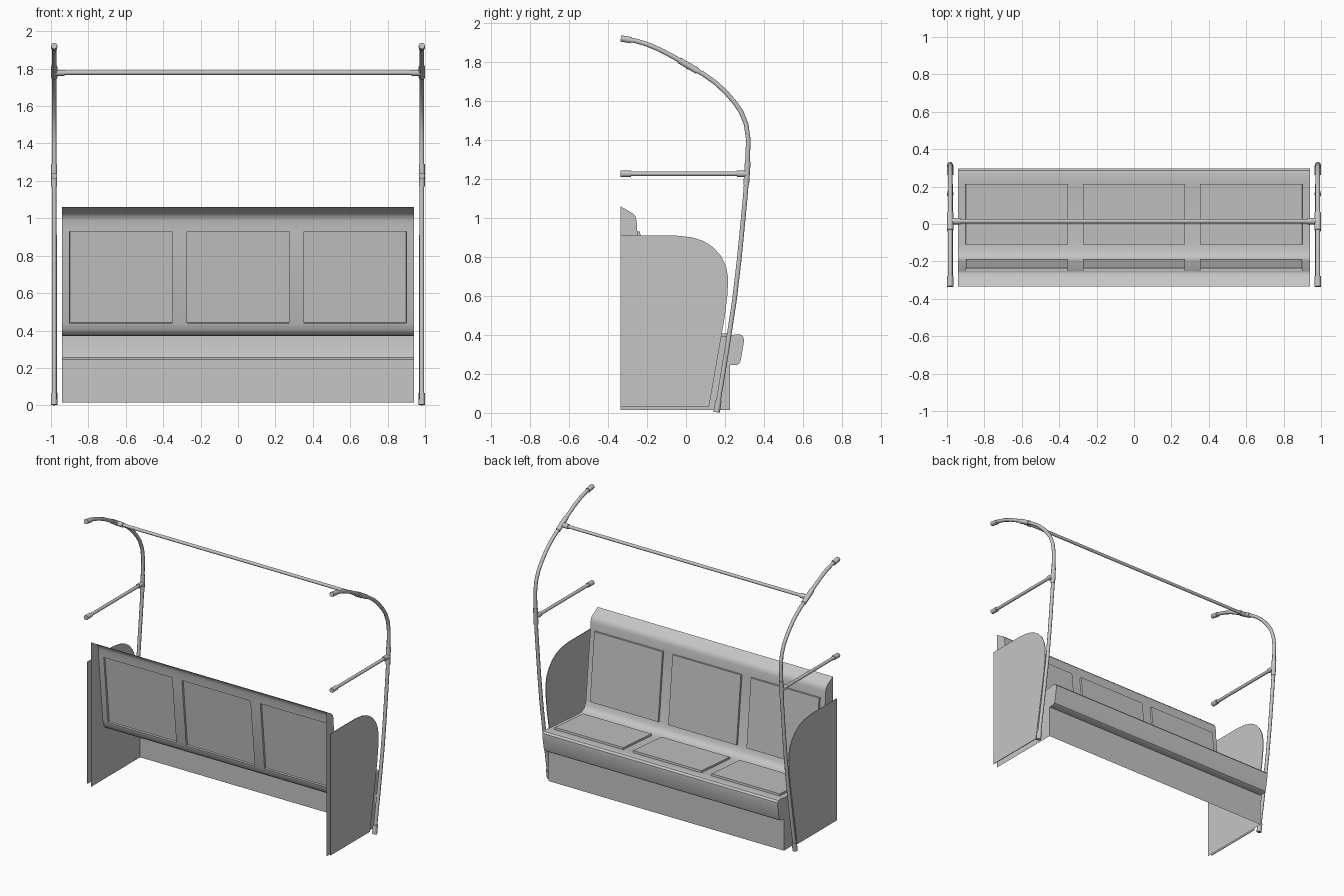
import bpy, bmesh, math
from mathutils import Vector

if "Cube" in bpy.data.objects:
    bpy.data.objects.remove(bpy.data.objects["Cube"])

grey = bpy.data.materials.new("light_grey")
grey.use_nodes = True
COLOUR = (0.56, 0.56, 0.56, 1)
grey.diffuse_color = COLOUR
grey.node_tree.nodes["Principled BSDF"].inputs["Base Color"].default_value = COLOUR


def finish(obj, angle=35):
    obj.data.materials.append(grey)
    bpy.ops.object.select_all(action='DESELECT')
    obj.select_set(True)
    bpy.context.view_layer.objects.active = obj
    bpy.ops.object.shade_smooth_by_angle(angle=math.radians(angle))


def from_bmesh(name, bm):
    mesh = bpy.data.meshes.new(name)
    bm.to_mesh(mesh)
    bm.free()
    obj = bpy.data.objects.new(name, mesh)
    bpy.context.collection.objects.link(obj)
    finish(obj)


def tube(name, points, radius):
    """Round capped tube along a path."""
    curve = bpy.data.curves.new(name, 'CURVE')
    curve.dimensions = '3D'
    curve.bevel_depth = radius
    curve.bevel_resolution = 3
    curve.use_fill_caps = True
    spline = curve.splines.new('POLY')
    spline.points.add(len(points) - 1)
    for sp, p in zip(spline.points, points):
        sp.co = (*p, 1)
    temp = bpy.data.objects.new(name + "_path", curve)
    bpy.context.collection.objects.link(temp)
    mesh = bpy.data.meshes.new_from_object(temp.evaluated_get(bpy.context.evaluated_depsgraph_get()))
    bpy.data.objects.remove(temp)
    mesh.materials.clear()
    obj = bpy.data.objects.new(name, mesh)
    bpy.context.collection.objects.link(obj)
    finish(obj, 40)


# Bench shell: side profile (y, z) from the curled top to the skirt bottom
BACK_Y, FLOOR = -0.335, 0.015
profile = [(BACK_Y, 1.06), (-0.275, 1.025), (-0.26, 1.01), (-0.253, 0.985), (-0.25, 0.93),
           (-0.2, 0.44), (-0.19, 0.405), (-0.175, 0.384), (-0.15, 0.373), (-0.11, 0.372),
           (0.215, 0.396), (0.265, 0.404), (0.285, 0.4), (0.296, 0.387), (0.297, 0.365),
           (0.282, 0.275), (0.275, 0.255), (0.26, 0.245), (0.225, 0.245), (0.225, FLOOR)]
half = [0.274, 0.353, 0.9, 0.941]
stations = [-x for x in reversed(half)] + half
BACKREST, SEAT = 4, 9          # profile spans that carry raised panels

bm = bmesh.new()
rows = [[bm.verts.new((x, y, z)) for x in stations] for y, z in profile]
panels = []
for i in range(len(profile) - 1):
    for j in range(len(stations) - 1):
        face = bm.faces.new((rows[i][j], rows[i][j + 1], rows[i + 1][j + 1], rows[i + 1][j]))
        if i in (BACKREST, SEAT) and j % 2 == 1:
            panels.append(face)
# End caps
for j, x in ((0, stations[0]), (-1, stations[-1])):
    loop = [row[j] for row in rows] + [bm.verts.new((x, BACK_Y, FLOOR))]
    bm.faces.new(loop if x < 0 else loop[::-1])
# Pressed panels, hollow behind
bm.normal_update()
bmesh.ops.inset_individual(bm, faces=panels, thickness=0.001, depth=0.014)
from_bmesh("bench_shell", bm)

# Side panels, outline in (y, z)
outline = [(BACK_Y, 0.03), (0.118, 0.03), (0.2, 0.5), (0.214, 0.62), (0.215, 0.7), (0.205, 0.755),
           (0.18, 0.805), (0.14, 0.85), (0.09, 0.882), (0.03, 0.901), (-0.05, 0.91), (BACK_Y, 0.91)]

# Frame path in (y, z) from foot to tip
frame = [(0.157, 0.004), (0.21, 0.325), (0.249, 0.582), (0.273, 0.787), (0.29, 0.96),
         (0.303, 1.095), (0.313, 1.227), (0.32, 1.4), (0.309, 1.48), (0.283, 1.545),
         (0.25, 1.593), (0.205, 1.645), (0.151, 1.695), (0.09, 1.738), (0.015, 1.78),
         (-0.06, 1.825), (-0.136, 1.865), (-0.2, 1.892), (-0.26, 1.91), (-0.334, 1.922)]
POLE_X, ROD, SLEEVE = 0.983, 0.0125, 0.017
ARM_Z, BAR = 1.227, (0.015, 1.778)

for side, s in (("left", 1), ("right", -1)):
    bm = bmesh.new()
    face = bm.faces.new([bm.verts.new((s * 0.969, y, z)) for y, z in outline])
    ext = bmesh.ops.extrude_face_region(bm, geom=[face], use_keep_orig=True)
    for v in ext["geom"]:
        if isinstance(v, bmesh.types.BMVert):
            v.co.x += s * 0.005
    bmesh.ops.recalc_face_normals(bm, faces=bm.faces)
    from_bmesh(side + "_side_panel", bm)

    def at(y, z):
        return Vector((s * POLE_X, y, z))

    # Bent upright and armrest
    tube(side + "_frame", [at(*p) for p in frame], ROD)
    tube(side + "_armrest", [at(BACK_Y, ARM_Z), at(0.313, ARM_Z)], 0.0115)
    # Sleeves at the joints and tips
    sleeves = {"foot": ((0.157, 0.003), (0.167, 0.065)),
               "arm_tee": ((0.309, 1.17), (0.317, 1.29)),
               "bar_tee": ((0.06, 1.754), (-0.035, 1.81)),
               "frame_tip": ((-0.28, 1.913), (-0.335, 1.922)),
               "arm_tip": ((-0.283, ARM_Z), (BACK_Y, ARM_Z)),
               "arm_socket": ((0.262, ARM_Z), (0.313, ARM_Z))}
    for part, (a, b) in sleeves.items():
        tube(f"{side}_{part}_sleeve", [at(*a), at(*b)], SLEEVE if part != "arm_tee" else 0.0155)
    tube(side + "_bar_socket", [(s * POLE_X, *BAR), (s * 0.928, *BAR)], SLEEVE)

# Canopy crossbar
tube("crossbar", [(-POLE_X, *BAR), (POLE_X, *BAR)], 0.0115)
